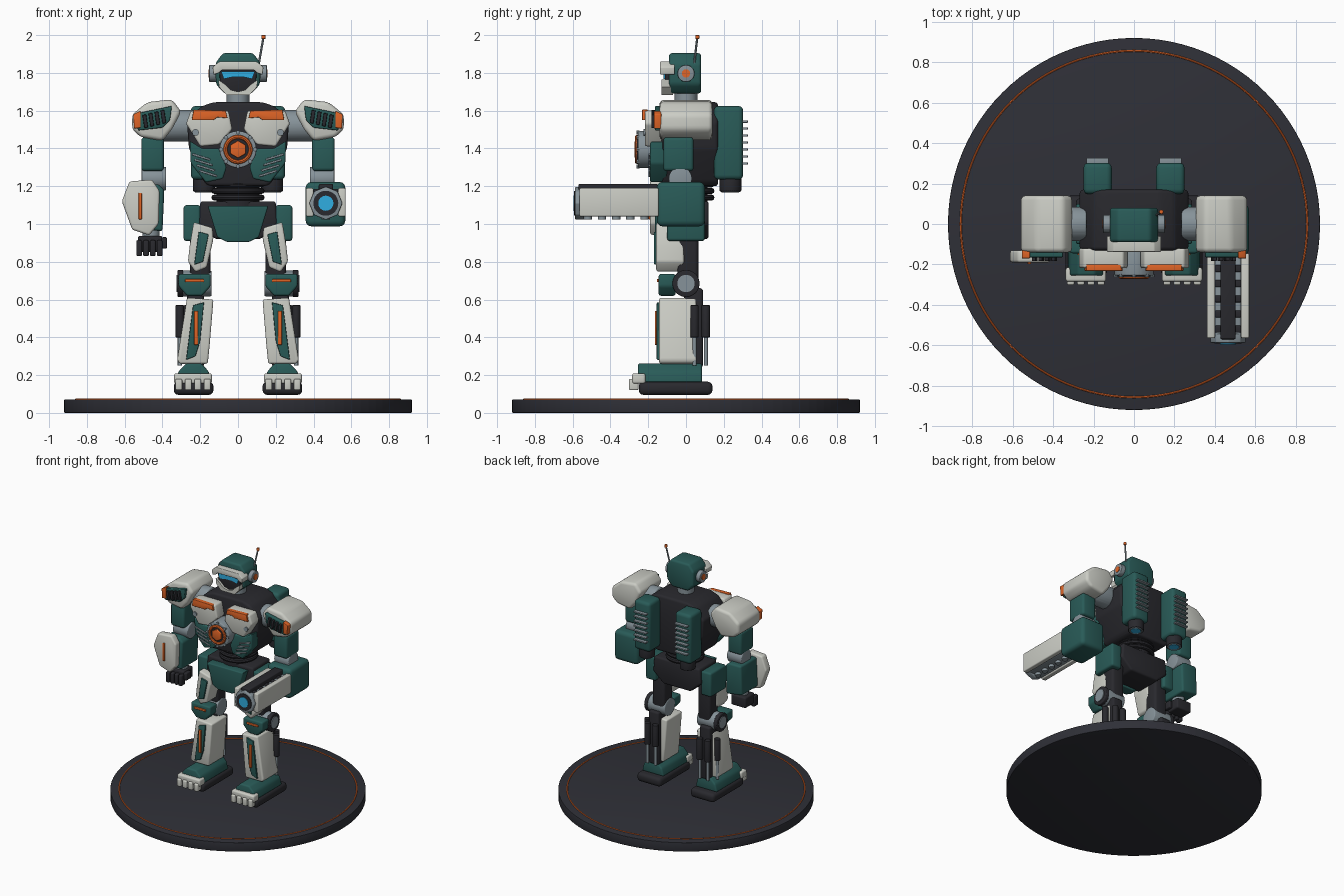
import bpy, bmesh, math
from mathutils import Matrix, Vector

default_cube = bpy.data.objects.get("Cube")
if default_cube:
    bpy.data.objects.remove(default_cube, do_unlink=True)


def material(name, red, green, blue):
    mat = bpy.data.materials.new(name)
    mat.use_nodes = True
    colour = (red, green, blue, 1)
    mat.diffuse_color = colour
    mat.node_tree.nodes["Principled BSDF"].inputs["Base Color"].default_value = colour
    return mat


GREEN = material("deep_green", .022, .105, .097)
WHITE = material("off_white", .6, .61, .56)
DARK = material("charcoal", .022, .022, .027)
STONE = material("base_slate", .028, .029, .038)
GREY = material("steel_grey", .24, .29, .32)
ORANGE = material("orange", .75, .13, .02)
CYAN = material("cyan_glow", .03, .42, .75)

TURN = {"x": Matrix.Rotation(math.pi / 2, 4, "Y"),
        "y": Matrix.Rotation(math.pi / 2, 4, "X"),
        "z": Matrix.Identity(4)}
parts = []


def finish(bm, name, mat, bevel=0):
    bmesh.ops.recalc_face_normals(bm, faces=bm.faces)
    if bevel:
        bmesh.ops.bevel(bm, geom=bm.edges[:], offset=bevel, segments=3,
                        profile=.5, affect="EDGES", clamp_overlap=True)
    mesh = bpy.data.meshes.new(name)
    bm.to_mesh(mesh)
    bm.free()
    mesh.materials.append(mat)
    obj = bpy.data.objects.new(name, mesh)
    bpy.context.collection.objects.link(obj)
    parts.append(obj)
    return obj


def box(name, mat, centre, size, bevel=0, tilt=0):
    bm = bmesh.new()
    place = Matrix.Translation(centre) @ Matrix.Rotation(tilt, 4, "Y")
    bmesh.ops.create_cube(bm, size=1, matrix=place @ Matrix.Diagonal((*size, 1)))
    return finish(bm, name, mat, bevel)


def prism(name, mat, outline, front, back, bevel=0, side=1):
    """Extrude an x-z outline from front to back along y."""
    bm = bmesh.new()
    face = bm.faces.new([bm.verts.new((side * x, front, z)) for x, z in outline])
    grown = bmesh.ops.extrude_face_region(bm, geom=[face])["geom"]
    moved = [v for v in grown if isinstance(v, bmesh.types.BMVert)]
    bmesh.ops.translate(bm, verts=moved, vec=(0, back - front, 0))
    return finish(bm, name, mat, bevel)


def mirrored(half):
    return half + [(-x, z) for x, z in reversed(half)]


def cylinder(name, mat, centre, radius, depth, axis="z", sides=32, bevel=0, tip=None):
    bm = bmesh.new()
    bmesh.ops.create_cone(bm, cap_ends=True, segments=sides, radius1=radius,
                          radius2=radius if tip is None else tip, depth=depth,
                          matrix=Matrix.Translation(centre) @ TURN[axis])
    return finish(bm, name, mat, bevel)


def ring(name, mat, centre, major, minor, axis="z", steps=40):
    bpy.ops.mesh.primitive_torus_add(location=centre, major_radius=major, minor_radius=minor,
                                     major_segments=steps, minor_segments=8,
                                     rotation=TURN[axis].to_euler())
    obj = bpy.context.object
    obj.name = name
    obj.data.materials.append(mat)
    parts.append(obj)


# Display base
cylinder("base_disc", STONE, (0, 0, .036), .92, .072, sides=96, bevel=.004)
ring("base_ring", ORANGE, (0, 0, .072), .857, .005, steps=96)

# Pelvis and waist
prism("pelvis", DARK, mirrored([(.2, 1.12), (.21, 1.0), (.12, .92)]), -.1, .12, .015)
prism("pelvis_plate", GREEN, mirrored([(.16, 1.095), (.11, .93), (.06, .905)]), -.165, -.08, .008)
cylinder("waist_core", DARK, (0, 0, 1.17), .115, .18)
for level in (1.14, 1.175, 1.21):
    ring("waist_ring", DARK, (0, .01, level), .125, .016)

# Torso and reactor
torso_half = [(.13, 1.645), (.2, 1.62), (.27, 1.54), (.26, 1.4), (.18, 1.22), (.15, 1.2)]
prism("torso", DARK, mirrored(torso_half), -.13, .17, .022)
cylinder("reactor_housing", GREY, (0, -.19, 1.395), .098, .13, "y", bevel=.008)
cylinder("reactor_well", DARK, (0, -.257, 1.395), .077, .008, "y")
ring("reactor_ring", ORANGE, (0, -.26, 1.395), .066, .011, "y")
cylinder("reactor_core", ORANGE, (0, -.262, 1.395), .046, .02, "y", sides=6, bevel=.004)
for step in range(8):
    turn = step * math.pi / 4
    cylinder("reactor_bolt", GREY, (.09 * math.cos(turn), -.255, 1.395 + .09 * math.sin(turn)),
             .011, .016, "y", sides=8)

# Head
cylinder("neck", GREY, (0, 0, 1.67), .06, .1)
head_half = [(.08, 1.905), (.12, 1.85), (.117, 1.74), (.07, 1.69)]
prism("head", GREEN, mirrored(head_half), -.09, .08, .016)
prism("face", DARK, mirrored([(.1, 1.82), (.095, 1.75), (.05, 1.695)]), -.112, -.08, .004)
brow_half = [(.1, 1.86), (.135, 1.83), (.13, 1.79), (.1, 1.8), (.085, 1.815)]
prism("brow", WHITE, mirrored(brow_half), -.138, -.06, .005)
prism("visor", CYAN, mirrored([(.09, 1.808), (.075, 1.768), (.03, 1.778)]), -.12, -.1)
cheek = [(.105, 1.765), (.1, 1.725), (.06, 1.682), (0, 1.682), (0, 1.7), (.04, 1.71), (.07, 1.74)]
for s in (-1, 1):
    prism("cheek_guard", WHITE, cheek, -.13, -.07, side=s)
    cylinder("ear", GREY, (s * .13, 0, 1.797), .045, .045, "x", bevel=.006)
    cylinder("ear_light", ORANGE, (s * .152, 0, 1.797), .022, .01, "x")
antenna_foot, antenna_tip = Vector((.105, .04, 1.82)), Vector((.135, .06, 1.99))
rod = cylinder("antenna", GREY, (0, 0, 0), .006, (antenna_tip - antenna_foot).length, sides=8)
rod.location = (antenna_foot + antenna_tip) / 2
rod.rotation_euler = (antenna_tip - antenna_foot).to_track_quat("Z", "Y").to_euler()
cylinder("antenna_light", ORANGE, antenna_tip, .011, .02, sides=12, bevel=.004)

# Outlines shared by the two sides
chest = [(.25, 1.6), (.05, 1.6), (.03, 1.5), (.1, 1.42), (.2, 1.41), (.275, 1.53)]
chest_trim = [(.235, 1.605), (.065, 1.6), (.055, 1.56), (.11, 1.565), (.13, 1.55), (.245, 1.55)]
rib = [(.255, 1.44), (.19, 1.4), (.1, 1.4), (.06, 1.3), (.08, 1.24), (.17, 1.22), (.25, 1.32)]
pad = [(.56, 1.5), (.56, 1.58), (.48, 1.645), (.35, 1.66), (.3, 1.595), (.35, 1.5),
       (.4, 1.44), (.515, 1.46)]
pad_panel = [(.53, 1.495), (.54, 1.585), (.35, 1.625), (.36, 1.55), (.4, 1.51)]
pad_light = [(.55, 1.505), (.555, 1.58), (.515, 1.6), (.515, 1.51)]
thigh = [(.235, 1.01), (.135, .98), (.13, .92), (.165, .77), (.225, .745), (.265, .8), (.255, .89)]
thigh_panel = [(.208, .96), (.155, .945), (.185, .8), (.232, .785)]
knee = [(.315, .735), (.145, .735), (.145, .67), (.19, .62), (.27, .62), (.315, .67)]
shin = [(.13, .6), (.27, .61), (.322, .28), (.31, .26), (.16, .26), (.15, .36)]
shin_panel = [(.18, .585), (.238, .57), (.275, .28), (.225, .3), (.2, .38)]
foot = [(.14, .16), (.33, .16), (.315, .22), (.275, .262), (.195, .262), (.155, .22)]

for s in (-1, 1):
    # Chest armour
    prism("chest_plate", WHITE, chest, -.218, -.12, .012, s)
    prism("chest_trim", ORANGE, chest_trim, -.232, -.2, .003, s)
    cylinder("chest_bolt", GREY, (s * .225, -.22, 1.485), .018, .012, "y", sides=12)
    prism("rib_plate", GREEN, rib, -.19, -.1, .01, s)
    for row in range(4):
        box("rib_vent", GREY, (s * (.195 - row * .012), -.19, 1.355 - row * .029),
            (.1, .018, .011), .003, tilt=-s * .3)

    # Backpack with fins and thruster
    box("backpack", GREEN, (s * .18, .225, 1.43), (.14, .155, .39), .025)
    for row in range(7):
        box("cooling_fin", GREY, (s * .18, .31, 1.32 + row * .037), (.11, .035, .012), .003)
    cylinder("thruster", DARK, (s * .18, .235, 1.21), .058, .075, bevel=.006)
    ring("thruster_rim", GREY, (s * .18, .235, 1.175), .044, .008)
    cylinder("thruster_glow", CYAN, (s * .18, .235, 1.172), .036, .006)

    # Shoulder and upper arm
    cylinder("shoulder_joint", GREY, (s * .32, 0, 1.52), .085, .17, "x", bevel=.015)
    prism("shoulder_pad", WHITE, pad, -.14, .14, .022, s)
    prism("shoulder_panel", GREEN, pad_panel, -.165, -.13, .006, s)
    prism("shoulder_light", ORANGE, pad_light, -.17, -.13, .004, s)
    for slot in range(4):
        box("shoulder_vent", DARK, (s * (.395 + slot * .032), -.168, 1.568 - slot * .008),
            (.02, .03, .07), .004, tilt=s * .15)
    box("upper_arm", GREEN, (s * .452, -.04, 1.37), (.12, .16, .18), .018)
    cylinder("elbow", GREY, (s * .445, -.03, 1.24), .062, .13, "x", bevel=.01)

    # Hip and thigh
    box("hip_guard", GREEN, (s * .243, 0, 1.005), (.09, .2, .19), .015)
    box("thigh_core", DARK, (s * .2, .01, .85), (.11, .11, .34), .02)
    prism("thigh_plate", WHITE, thigh, -.158, -.01, .012, s)
    prism("thigh_panel", GREEN, thigh_panel, -.17, -.14, .004, s)

    # Knee
    cylinder("knee_joint", GREY, (s * .225, 0, .685), .068, .17, "x", bevel=.008)
    cylinder("knee_cap", DARK, (s * .305, 0, .685), .072, .03, "x", bevel=.006)
    cylinder("knee_hub", GREY, (s * .32, 0, .685), .046, .012, "x")
    prism("knee_pad", GREEN, knee, -.145, -.055, .012, s)
    box("knee_stripe", ORANGE, (s * .23, -.147, .7), (.1, .014, .016), .003)

    # Shin and calf pistons
    box("calf_core", DARK, (s * .225, .04, .45), (.09, .1, .42), .015)
    prism("shin_plate", WHITE, shin, -.142, .055, .014, s)
    prism("shin_panel", GREEN, shin_panel, -.155, -.13, .004, s)
    box("shin_stripe", ORANGE, (s * .222, -.157, .45), (.02, .016, .18), .003)
    for x, y in ((.308, .045), (.265, .105), (.195, .105)):
        cylinder("piston_sleeve", DARK, (s * x, y, .485), .023, .17, sides=16, bevel=.004)
        cylinder("piston_rod", GREY, (s * x, y, .34), .011, .18, sides=12)

    # Foot
    box("sole", DARK, (s * .235, -.055, .13), (.21, .39, .07), .025)
    prism("foot_upper", GREEN, foot, -.255, .085, .012, s)
    box("toe_cap", WHITE, (s * .238, -.25, .182), (.2, .07, .055), .012)
    for toe in range(4):
        box("toe", WHITE, (s * (.163 + toe * .05), -.277, .15), (.036, .05, .06), .008)

# Right forearm with shield and fist
prism("forearm", GREEN, [(-.39, 1.18), (-.42, 1.21), (-.53, 1.21), (-.54, .98), (-.4, .96)],
      -.14, .07, .015)
shield = [(.615, 1.12), (.575, 1.225), (.455, 1.235), (.415, 1.175), (.42, 1.0), (.47, .94), (.56, .97)]
prism("forearm_shield", WHITE, shield, -.19, -.13, .012, side=-1)
box("shield_stripe", ORANGE, (-.518, -.191, 1.095), (.017, .014, .14), .003)
cylinder("wrist", GREY, (-.46, -.05, .945), .045, .06)
box("palm", DARK, (-.465, -.05, .895), (.13, .12, .085), .012)
for finger in range(4):
    box("finger", DARK, (-.523 + finger * .036, -.115, .872), (.03, .05, .085), .008)
box("thumb", DARK, (-.39, -.08, .9), (.03, .06, .06), .008)

# Left arm cannon
box("cannon_mount", GREEN, (.463, -.027, 1.105), (.21, .255, .235), .03)
box("cannon_barrel", GREY, (.465, -.35, 1.11), (.13, .42, .13), .01)
for s in (-1, 1):
    box("cannon_rail", WHITE, (.465 + s * .085, -.355, 1.115), (.04, .42, .15), .008)
box("cannon_spine", DARK, (.465, -.36, 1.19), (.075, .42, .045), .008)
for slat in range(5):
    box("cannon_slat", DARK, (.465, -.22 - slat * .075, 1.165), (.13, .035, .04), .006)
    cylinder("cannon_stud", GREY, (.465, -.22 - slat * .075, 1.04), .022, .03, sides=12)
cylinder("muzzle", GREY, (.465, -.565, 1.11), .088, .045, "y", sides=8, bevel=.006)
cylinder("muzzle_well", DARK, (.465, -.588, 1.11), .066, .008, "y")
cylinder("muzzle_glow", CYAN, (.465, -.592, 1.11), .04, .008, "y")

# Smooth the rounded edges, keep the hard ones
bpy.ops.object.select_all(action="DESELECT")
for obj in parts:
    obj.select_set(True)
bpy.context.view_layer.objects.active = parts[0]
bpy.ops.object.shade_smooth_by_angle(angle=math.radians(35))
